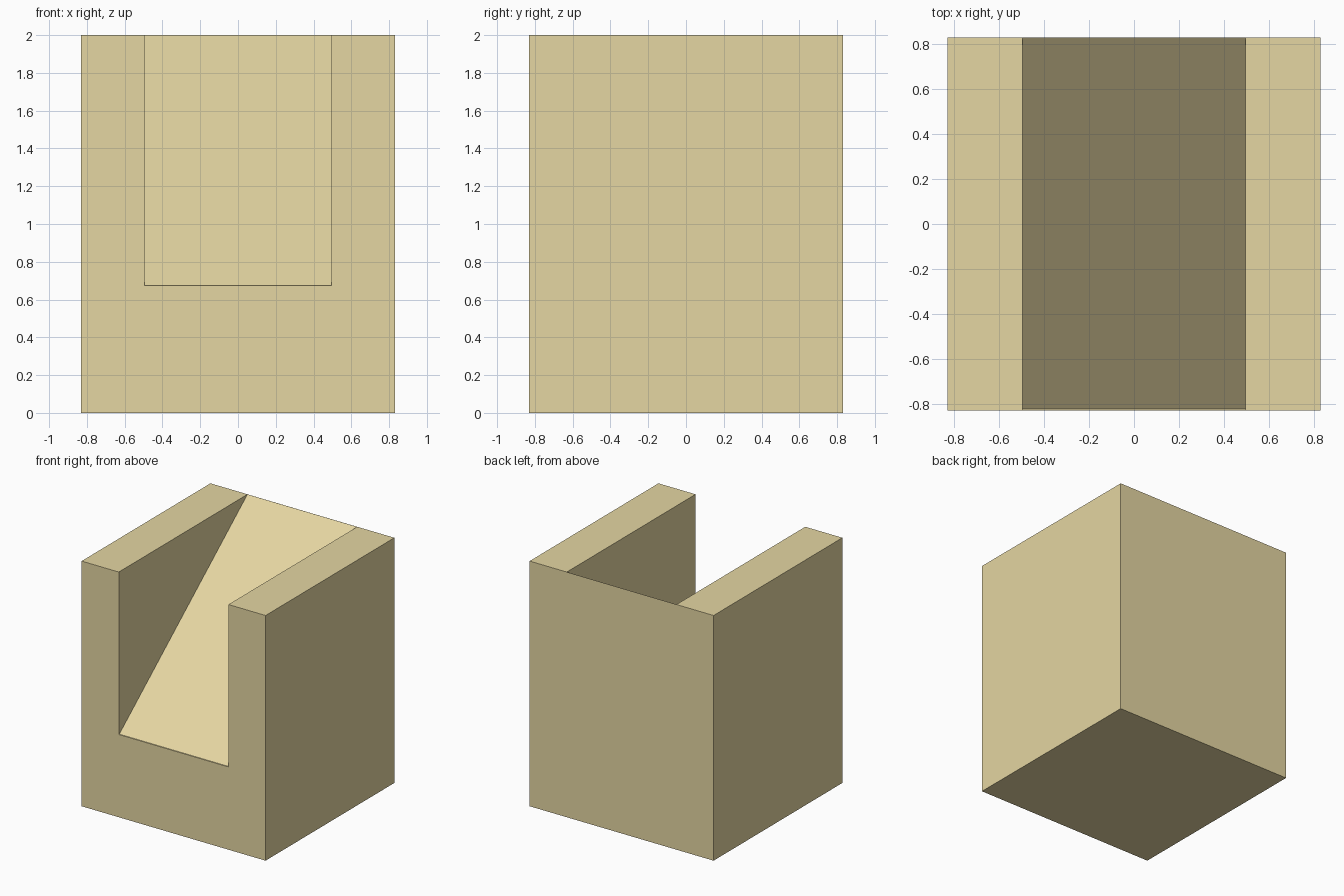
import bpy, bmesh
from mathutils import Vector

if "Cube" in bpy.data.objects:
    bpy.data.objects.remove(bpy.data.objects["Cube"])

HALF, HEIGHT = 0.83, 2.0        # block footprint half-size and height
SLOT, FLOOR = 0.495, 0.675      # channel half-width and front lip height


def prism(name, profile, half_width):
    """Extrude a (y, z) profile along x, centred on x = 0."""
    bm = bmesh.new()
    face = bm.faces.new([bm.verts.new((-half_width, y, z)) for y, z in profile])
    ext = bmesh.ops.extrude_face_region(bm, geom=[face])
    verts = [v for v in ext["geom"] if isinstance(v, bmesh.types.BMVert)]
    bmesh.ops.translate(bm, verts=verts, vec=Vector((2 * half_width, 0, 0)))
    bmesh.ops.recalc_face_normals(bm, faces=bm.faces)
    mesh = bpy.data.meshes.new(name)
    bm.to_mesh(mesh)
    bm.free()
    obj = bpy.data.objects.new(name, mesh)
    bpy.context.collection.objects.link(obj)
    return obj


# Solid block
block = prism("ramp_block", [(-HALF, 0), (HALF, 0), (HALF, HEIGHT), (-HALF, HEIGHT)], HALF)

# Sloped channel: narrow front lip, then a ramp rising to the top back edge
lip_y, top_y = -HALF + 0.008, HALF - 0.001
slope = (HEIGHT - FLOOR) / (top_y - lip_y)
over = 0.3
cutter = prism("channel_cutter", [
    (-HALF - over, FLOOR), (lip_y, FLOOR),
    (top_y + over, HEIGHT + slope * over), (-HALF - over, HEIGHT + slope * over)], SLOT)
cutter.hide_render = True

cut = block.modifiers.new("channel", "BOOLEAN")
cut.operation = "DIFFERENCE"
cut.solver = "EXACT"
cut.object = cutter
bpy.context.view_layer.objects.active = block
bpy.ops.object.modifier_apply(modifier=cut.name)
bpy.data.objects.remove(cutter)

# Pale sand colour
mat = bpy.data.materials.new("sand")
mat.diffuse_color = (0.78, 0.67, 0.36, 1)
mat.use_nodes = True
mat.node_tree.nodes["Principled BSDF"].inputs["Base Color"].default_value = mat.diffuse_color
block.data.materials.clear()
block.data.materials.append(mat)
